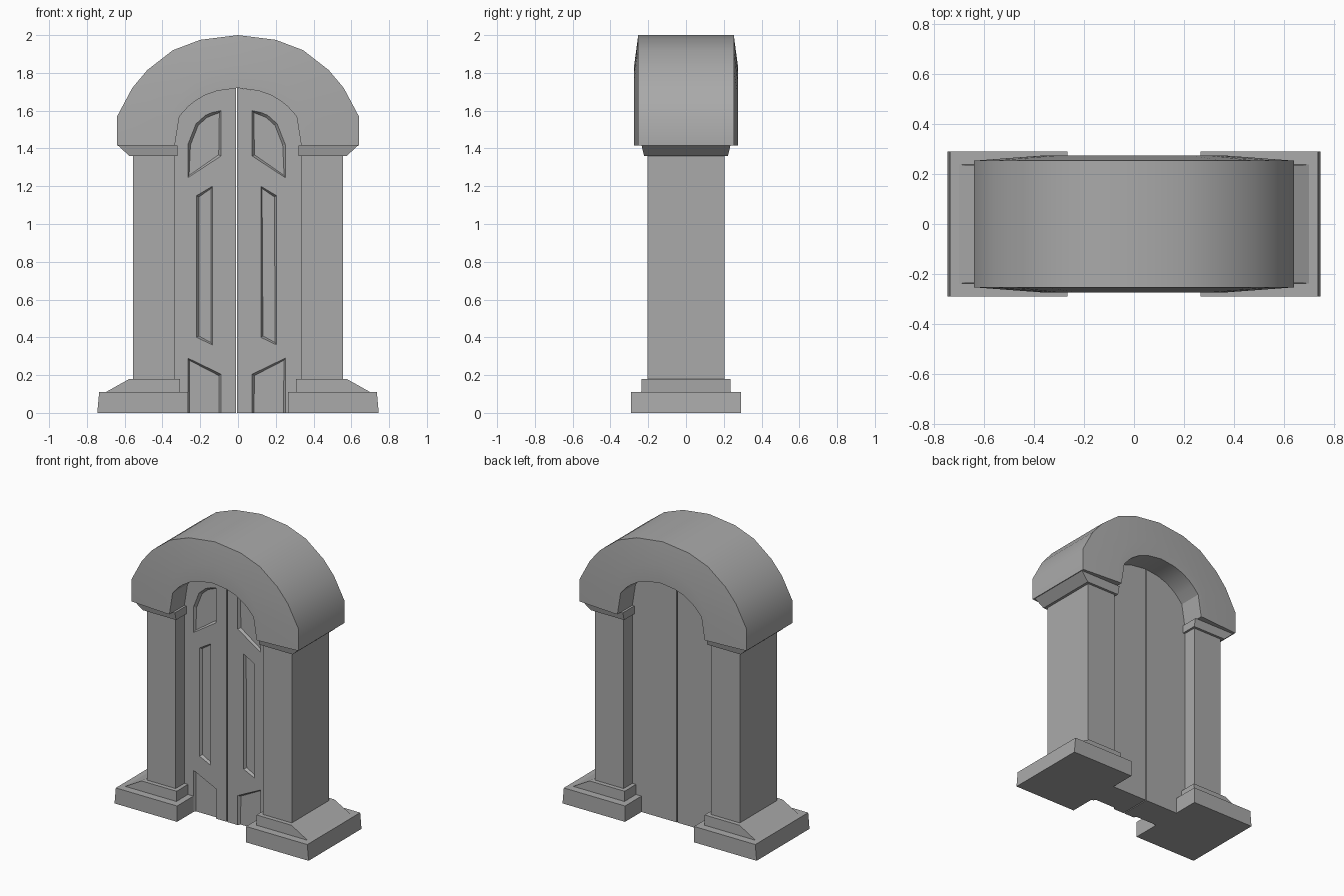
import bpy, bmesh, math

cube = bpy.data.objects.get("Cube")
if cube:
    bpy.data.objects.remove(cube, do_unlink=True)

stone = bpy.data.materials.new("grey stone")
stone.use_nodes = True
GREY = (0.4, 0.4, 0.4, 1)
stone.diffuse_color = GREY
stone.node_tree.nodes["Principled BSDF"].inputs["Base Color"].default_value = GREY


def finish(bm, name):
    bmesh.ops.recalc_face_normals(bm, faces=bm.faces)
    mesh = bpy.data.meshes.new(name)
    bm.to_mesh(mesh)
    bm.free()
    mesh.materials.append(stone)
    obj = bpy.data.objects.new(name, mesh)
    bpy.context.collection.objects.link(obj)
    return obj


def loft(rings):
    """Join matching closed rings and cap both ends."""
    bm = bmesh.new()
    loops = [[bm.verts.new(p) for p in ring] for ring in rings]
    n = len(rings[0])
    for a, b in zip(loops, loops[1:]):
        for i in range(n):
            j = (i + 1) % n
            bm.faces.new((a[i], a[j], b[j], b[i]))
    bm.faces.new(loops[0])
    end = bm.faces.new(loops[-1])
    bmesh.ops.recalc_face_normals(bm, faces=bm.faces)
    return bm, end


def prism(profile, y0, y1):
    """Extrude an x-z profile along y."""
    return loft([[(x, y, z) for x, z in profile] for y in (y0, y1)])


def block(name, side, levels):
    """Tapered block; each level is z, inner x, outer x, half depth."""
    rings = [[(side * a, -d, z), (side * b, -d, z), (side * b, d, z), (side * a, d, z)]
             for z, a, b, d in levels]
    return finish(loft(rings)[0], name)


# Pillars with stepped bases and flared capitals
for side, label in ((-1, "right"), (1, "left")):
    block(label + "_plinth", side, [(0, 0.265, 0.745, 0.29), (0.11, 0.265, 0.735, 0.29)])
    block(label + "_base_step", side, [(0.11, 0.307, 0.70, 0.237), (0.18, 0.307, 0.575, 0.235)])
    block(label + "_pillar", side, [(0.17, 0.335, 0.557, 0.205), (1.37, 0.335, 0.557, 0.205)])
    block(label + "_capital", side, [(1.36, 0.32, 0.575, 0.222), (1.415, 0.32, 0.635, 0.235)])

# Arch: cross-sections swept from one foot over the crown to the other
OUTER = [(0.64, 1.415), (0.64, 1.57), (0.56, 1.72), (0.48, 1.815),
         (0.345, 1.92), (0.2, 1.975), (0, 2)]
INNER = [(0.335, 1.415), (0.31, 1.57), (0.265, 1.62), (0.235, 1.645),
         (0.18, 1.68), (0.11, 1.705), (0, 1.72)]
EDGE, FACE = 0.253, 0.274


def section(i, side):
    (ox, oz), (ix, iz) = OUTER[i], INNER[i]
    t = 0.08 + 0.06 * i
    mx, mz = ix + (ox - ix) * t, iz + (oz - iz) * t
    front = [(ox, -EDGE, oz), (mx, -FACE, mz), (ix, -FACE, iz)]
    ring = front + [(x, -y, z) for x, y, z in reversed(front)]
    return [(side * x, y, z) for x, y, z in ring]


sections = [section(i, 1) for i in range(7)] + [section(i, -1) for i in range(5, -1, -1)]
arch = finish(loft(sections)[0], "arch")
bpy.context.view_layer.objects.active = arch
arch.select_set(True)
bpy.ops.object.shade_smooth_by_angle(angle=math.radians(30))
arch.select_set(False)

# Door leaves with recessed panels on the front
DOOR = 0.11
SEAM = -0.0075
UPPER = [(0.0825, 1.36), (0.0825, 1.6), (0.13, 1.59), (0.165, 1.575),
         (0.215, 1.53), (0.258, 1.42), (0.258, 1.245)]
MIDDLE = [(0.128, 0.36), (0.128, 1.2), (0.212, 1.15), (0.212, 0.4)]
LOWER = [(0.0825, -0.04), (0.0825, 0.205), (0.258, 0.29), (0.258, -0.04)]

for side, label in ((-1, "right"), (1, "left")):
    outline = [(SEAM + side * 0.0035, 0), (side * 0.336, 0)]
    outline += [(side * x, z) for x, z in INNER[:-1]]
    outline.append((SEAM + side * 0.0035, 1.72))
    leaf = finish(prism(outline, -DOOR, DOOR)[0], label + "_door")
    middle = MIDDLE
    if side > 0:
        # both narrow panels slope the same way at the foot
        middle = [(0.128, 0.4)] + MIDDLE[1:3] + [(0.212, 0.36)]
    for panel in (UPPER, middle, LOWER):
        profile = [(SEAM + side * x, z) for x, z in panel]
        bm, cap = prism(profile, -DOOR - 0.03, -DOOR + 0.001)
        bmesh.ops.inset_region(bm, faces=[cap], thickness=0.014, depth=0.016)
        cutter = finish(bm, "panel_cutter")
        cutter.hide_render = True
        cut = leaf.modifiers.new("panel", "BOOLEAN")
        cut.operation = "DIFFERENCE"
        cut.solver = "EXACT"
        cut.object = cutter
        bpy.context.view_layer.objects.active = leaf
        bpy.ops.object.modifier_apply(modifier=cut.name)
        bpy.data.objects.remove(cutter, do_unlink=True)
